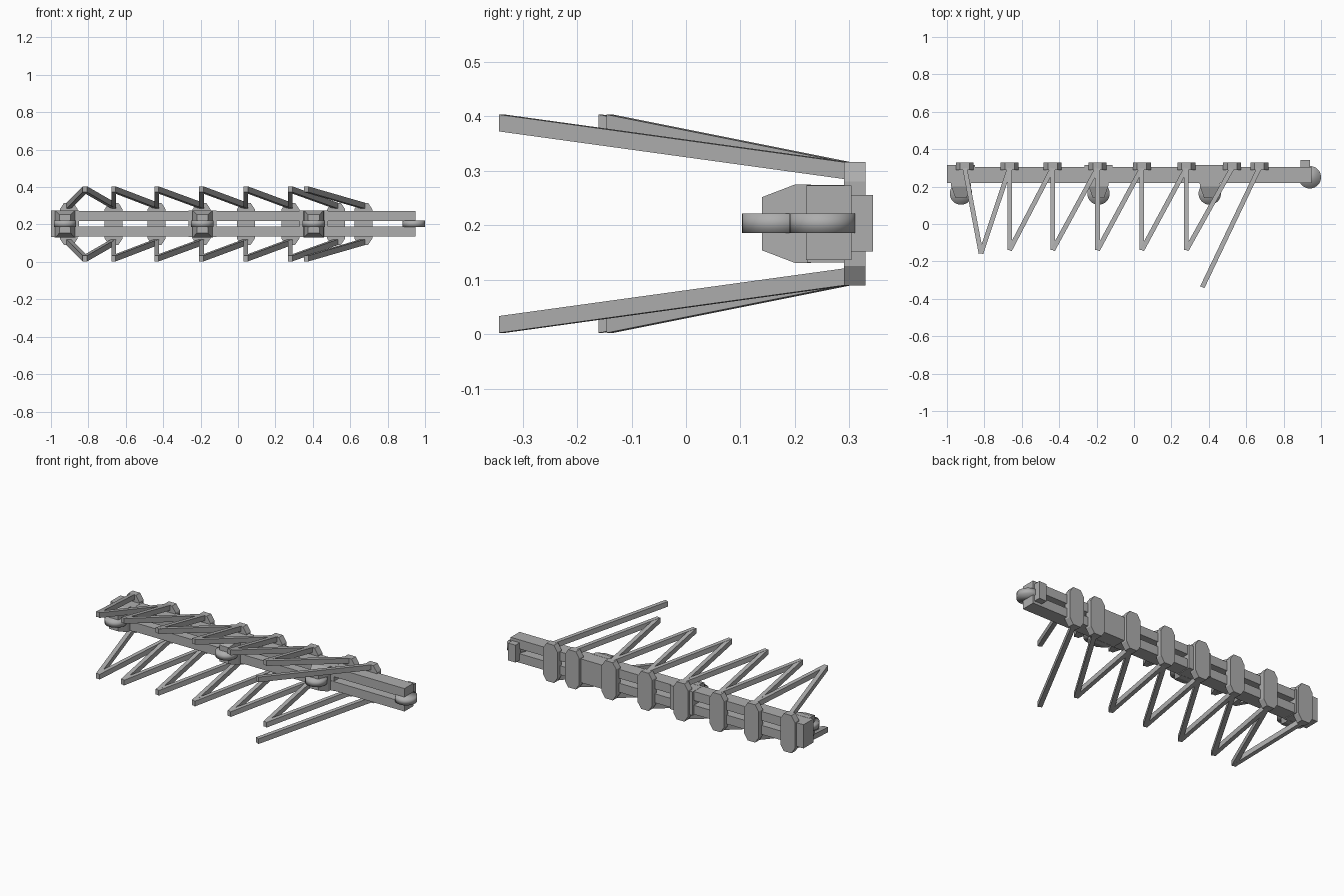
import bpy
import bmesh
from mathutils import Vector

cube = bpy.data.objects.get("Cube")
if cube:
    bpy.data.objects.remove(cube, do_unlink=True)

MID_Z = 0.203

grey = bpy.data.materials.new("plain_grey")
grey.use_nodes = True
grey.diffuse_color = (0.42, 0.42, 0.42, 1)
grey.node_tree.nodes["Principled BSDF"].inputs["Base Color"].default_value = (0.42, 0.42, 0.42, 1)


def finish(name, bm):
    bmesh.ops.recalc_face_normals(bm, faces=bm.faces)
    mesh = bpy.data.meshes.new(name)
    bm.to_mesh(mesh)
    bm.free()
    mesh.materials.append(grey)
    obj = bpy.data.objects.new(name, mesh)
    bpy.context.collection.objects.link(obj)
    return obj


def loft(name, rings):
    """Skin matching rings of points and cap both ends."""
    bm = bmesh.new()
    loops = [[bm.verts.new(p) for p in ring] for ring in rings]
    n = len(loops[0])
    for a, b in zip(loops, loops[1:]):
        for i in range(n):
            j = (i + 1) % n
            bm.faces.new((a[i], a[j], b[j], b[i]))
    bm.faces.new(loops[0])
    bm.faces.new(loops[-1])
    return finish(name, bm)


def rect(x, y, half_w, half_h, z=MID_Z):
    return [(x + sx * half_w, y, z + sz * half_h)
            for sx, sz in ((-1, -1), (1, -1), (1, 1), (-1, 1))]


def box(name, x, z, y0, y1, half_w, half_h):
    return loft(name, [rect(x, y0, half_w, half_h, z), rect(x, y1, half_w, half_h, z)])


def wheel(name, x, y):
    bm = bmesh.new()
    bmesh.ops.create_cone(bm, cap_ends=True, segments=32, radius1=0.06, radius2=0.06, depth=0.036)
    bmesh.ops.translate(bm, verts=bm.verts, vec=(x, y, 0.204))
    for f in bm.faces:
        f.smooth = True
    return finish(name, bm)


def bar(name, start, tip, side):
    """Slim bar that spreads away from the mid plane towards its tip."""
    run = Vector((tip[0] - start[0], tip[1] - start[1], 0)).normalized()
    across = Vector((-run.y, run.x, 0)) * 0.0125
    rings = []
    for (x, y), spread in ((start, 0.097), (tip, 0.185)):
        c = Vector((x, y, MID_Z + side * spread))
        up = Vector((0, 0, 0.0155))
        rings.append([c - across - up, c + across - up, c + across + up, c - across + up])
    return loft(name, rings)


# Twin rails
for label, z in (("lower", 0.163), ("upper", 0.246)):
    box(label + "_rail", -0.025, z, 0.22, 0.304, 0.975, 0.027)

# Mounting blocks with tapered snouts and wheels
for i, x in enumerate((-0.925, -0.19, 0.405)):
    box(f"mount_block_{i}", x, MID_Z, 0.222, 0.315, 0.075, 0.071)
    loft(f"mount_snout_{i}", [rect(x, 0.23, 0.055, 0.072), rect(x, 0.2, 0.052, 0.072),
                              rect(x, 0.14, 0.03, 0.049)])
    wheel(f"wheel_{i}", x, 0.163)

# End wheel and rear catch
wheel("end_wheel", 0.94, 0.25)
box("rear_catch", 0.915, 0.204, 0.295, 0.343, 0.025, 0.052)

# Chamfered back pads
pads = (-0.905, -0.665, -0.435, -0.195, 0.042, 0.28, 0.525, 0.67)
w, c, h, k = 0.048, 0.025, 0.113, 0.078
outline = [(-c, -h), (c, -h), (w, -k), (w, k), (c, h), (-c, h), (-w, k), (-w, -k)]
for i, x in enumerate(pads):
    loft(f"back_pad_{i}", [[(x + px, y, MID_Z + pz) for px, pz in outline]
                           for y in (0.29, 0.33)])

# Zigzag bars, mirrored above and below the rails
for label, side in (("upper", 1), ("lower", -1)):
    first_tip = (-0.818, -0.157)
    bar(f"{label}_end_bar", (pads[0], 0.3), first_tip, side)
    bar(f"{label}_diagonal_bar_0", (pads[1], 0.3), first_tip, side)
    for i in range(1, 6):
        tip = (pads[i], -0.14)
        bar(f"{label}_straight_bar_{i}", (pads[i], 0.3), tip, side)
        bar(f"{label}_diagonal_bar_{i}", (pads[i + 1], 0.3), tip, side)
    bar(f"{label}_long_bar", (pads[7], 0.3), (0.365, -0.338), side)
